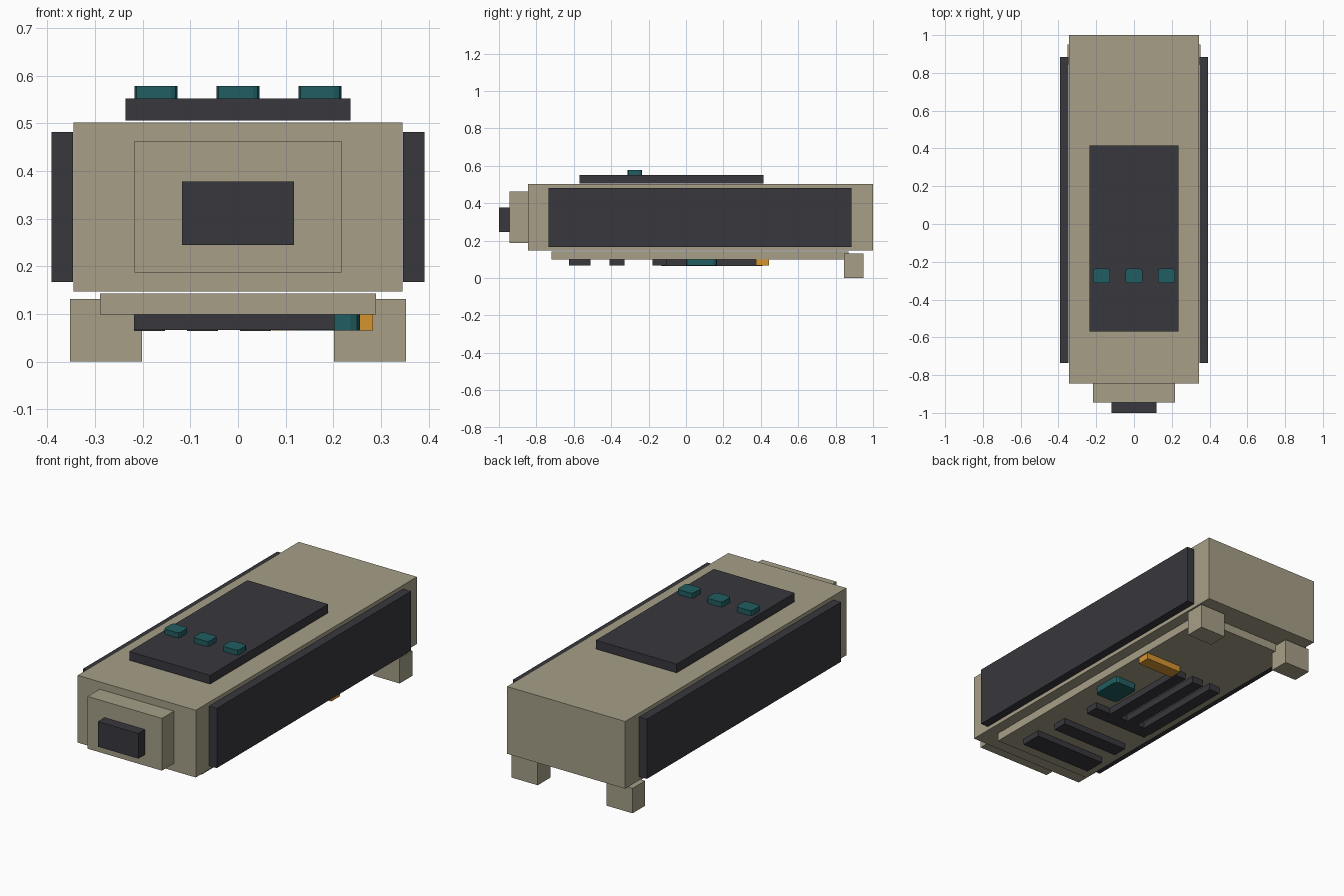
import bpy, bmesh

if "Cube" in bpy.data.objects:
    bpy.data.objects.remove(bpy.data.objects["Cube"])


def material(name, rgb):
    m = bpy.data.materials.new(name)
    m.diffuse_color = (*rgb, 1)
    m.use_nodes = True
    m.node_tree.nodes["Principled BSDF"].inputs["Base Color"].default_value = m.diffuse_color
    return m


TAN = material("warm tan", (0.38, 0.345, 0.245))
DARK = material("dark charcoal", (0.04, 0.038, 0.046))
TEAL = material("deep teal", (0.015, 0.11, 0.12))
ORANGE = material("orange", (0.67, 0.30, 0.03))


def box(name, mat, x, y, z, bevel=0.0):
    """Box from ranges; bevel cuts the vertical edges only."""
    bm = bmesh.new()
    bmesh.ops.create_cube(bm, size=1)
    for v in bm.verts:
        for i, (a, b) in enumerate((x, y, z)):
            v.co[i] = b if v.co[i] > 0 else a
    if bevel:
        upright = [e for e in bm.edges
                   if abs(e.verts[0].co.z - e.verts[1].co.z) > 1e-5]
        bmesh.ops.bevel(bm, geom=upright, offset=bevel, segments=2,
                        profile=0.5, affect='EDGES')
    me = bpy.data.meshes.new(name)
    bm.to_mesh(me)
    bm.free()
    me.materials.append(mat)
    ob = bpy.data.objects.new(name, me)
    bpy.context.collection.objects.link(ob)
    return ob


# Main body and stepped nose
box("body", TAN, (-0.345, 0.345), (-0.845, 1.0), (0.147, 0.502))
box("nose_block", TAN, (-0.217, 0.217), (-0.945, -0.845), (0.187, 0.463))
box("nose_tip", DARK, (-0.118, 0.118), (-1.0, -0.945), (0.245, 0.378))

# Side panels and rear feet, mirrored
for side, s in (("left", -1), ("right", 1)):
    box(side + "_side_panel", DARK, sorted((s * 0.346, s * 0.391)),
        (-0.735, 0.885), (0.167, 0.482))
    box(side + "_rear_foot", TAN, sorted((s * 0.201, s * 0.353)),
        (0.845, 0.95), (0.0, 0.132))

# Top panel with a row of three buttons
box("top_panel", DARK, (-0.236, 0.236), (-0.57, 0.415), (0.506, 0.552))
for i in (-1, 0, 1):
    cx = i * 0.172
    box(f"top_button_{i + 2}", TEAL, (cx - 0.045, cx + 0.045),
        (-0.312, -0.235), (0.552, 0.579), bevel=0.014)

# Underside plate
box("bottom_plate", TAN, (-0.29, 0.29), (-0.72, 0.87), (0.099, 0.143))

# Underside cross bars
for i, (xmax, y0, y1) in enumerate(((0.203, -0.625, -0.51),
                                    (0.18, -0.41, -0.33),
                                    (0.16, -0.18, -0.105))):
    box(f"bottom_cross_bar_{i + 1}", DARK, (-0.218, xmax), (y0, y1),
        (0.067, 0.099))

# Underside long bars
for i in range(3):
    x0 = -0.218 + i * 0.111
    box(f"bottom_long_bar_{i + 1}", DARK, (x0, x0 + 0.065), (-0.13, 0.41),
        (0.064, 0.099))

# Underside teal key and orange tab
box("bottom_key", TEAL, (0.12, 0.256), (0.0, 0.165), (0.066, 0.099), bevel=0.02)
box("bottom_tab", ORANGE, (0.07, 0.283), (0.375, 0.445), (0.066, 0.099))
